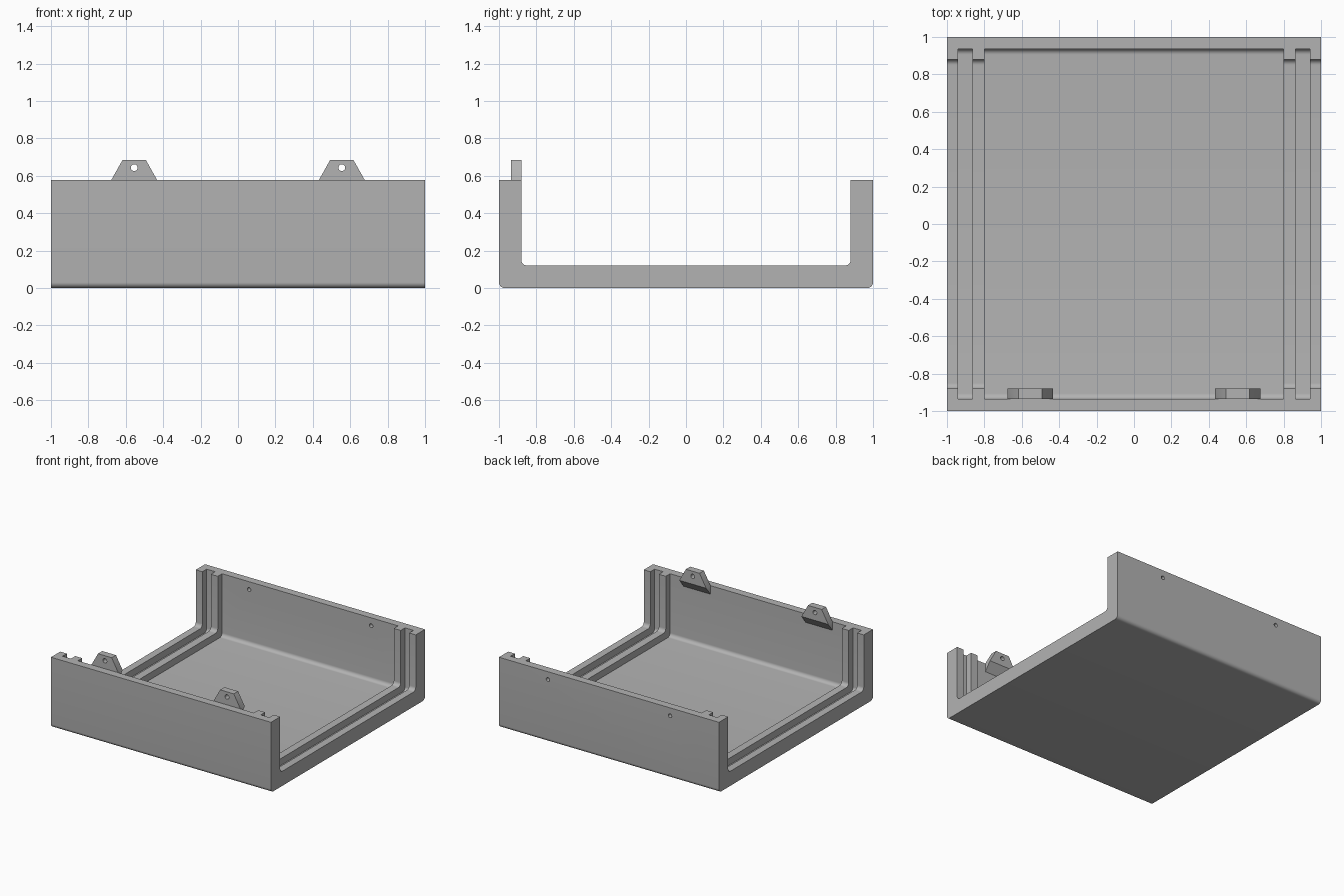
import bpy, bmesh, math
from mathutils import Matrix

cube = bpy.data.objects.get("Cube")
if cube:
    bpy.data.objects.remove(cube, do_unlink=True)

grey = bpy.data.materials.new("plain grey")
grey.use_nodes = True
colour = (0.45, 0.45, 0.45, 1)
grey.diffuse_color = colour
grey.node_tree.nodes["Principled BSDF"].inputs["Base Color"].default_value = colour

TOP = 0.578       # rim height
SKIN = 0.064      # wall and floor thickness
RIB = 0.12        # wall and floor thickness at the ribs
FILLET = 0.03
HOLE_X = 0.555
HOLE_OFFSET = 0.065


def make_object(name, bm):
    bmesh.ops.recalc_face_normals(bm, faces=bm.faces)
    mesh = bpy.data.meshes.new(name)
    bm.to_mesh(mesh)
    bm.free()
    obj = bpy.data.objects.new(name, mesh)
    bpy.context.collection.objects.link(obj)
    mesh.materials.append(grey)
    return obj


def activate(obj):
    bpy.ops.object.select_all(action='DESELECT')
    obj.select_set(True)
    bpy.context.view_layer.objects.active = obj


def u_path(inset, radius, steps=8):
    """Rounded U from the front rim, under the floor, up to the back rim."""
    half = 1 - inset
    right = [(half, TOP)]
    for i in range(steps + 1):
        a = math.pi / 2 * i / steps
        right.append((half - radius + radius * math.cos(a),
                      inset + radius - radius * math.sin(a)))
    left = [(-y, z) for y, z in right]
    return left + right[::-1]


def section(inset):
    rim = 1 - SKIN
    return (u_path(0, FILLET) + [(rim, TOP)]
            + u_path(inset, FILLET)[::-1] + [(-rim, TOP)])


def drill(obj, x, y, z, radius):
    bm = bmesh.new()
    turn = Matrix.Translation((x, y, z)) @ Matrix.Rotation(math.pi / 2, 4, 'X')
    bmesh.ops.create_cone(bm, cap_ends=True, segments=24, radius1=radius,
                          radius2=radius, depth=0.3, matrix=turn)
    cutter = make_object("hole_cutter", bm)
    cutter.hide_render = True
    mod = obj.modifiers.new("hole", 'BOOLEAN')
    mod.operation = 'DIFFERENCE'
    mod.solver = 'EXACT'
    mod.object = cutter
    activate(obj)
    bpy.ops.object.modifier_apply(modifier=mod.name)
    bpy.data.objects.remove(cutter, do_unlink=True)


# Tray: one U section lofted across, with two ribs and a panel slot at each end
half = [(-1, RIB), (-0.94, RIB), (-0.94, SKIN), (-0.863, SKIN),
        (-0.863, RIB), (-0.8, RIB), (-0.8, SKIN)]
stations = half + [(-x, inset) for x, inset in reversed(half)]
bm = bmesh.new()
rings = [[bm.verts.new((x, y, z)) for y, z in section(inset)]
         for x, inset in stations]
for a, b in zip(rings, rings[1:]):
    for i in range(len(a)):
        j = (i + 1) % len(a)
        bm.faces.new((a[i], a[j], b[j], b[i]))
bm.faces.new(rings[0])
bm.faces.new(rings[-1])
bmesh.ops.remove_doubles(bm, verts=bm.verts, dist=0.0001)
tray = make_object("tray", bm)
for side in (-1, 1):
    drill(tray, side * HOLE_X, 1, TOP - HOLE_OFFSET, 0.016)
activate(tray)
bpy.ops.object.shade_smooth_by_angle(angle=math.radians(30))

# Screw tabs: tapered plates on the front wall with a sloped underside
WALL_Y = SKIN - 1
FACE_Y = RIB - 1
for side, name in ((1, "left_screw_tab"), (-1, "right_screw_tab")):
    bm = bmesh.new()
    for s in (-1, 1):
        wide, narrow = side * HOLE_X + s * 0.122, side * HOLE_X + s * 0.062
        bm.verts.new((wide, WALL_Y, TOP - 0.07))
        for y in (WALL_Y, FACE_Y):
            bm.verts.new((wide, y, TOP))
            bm.verts.new((narrow, y, 0.685))
    bmesh.ops.convex_hull(bm, input=bm.verts)
    bmesh.ops.dissolve_limit(bm, angle_limit=0.02, verts=bm.verts, edges=bm.edges)
    tab = make_object(name, bm)
    drill(tab, side * HOLE_X, WALL_Y, TOP + HOLE_OFFSET, 0.018)
    activate(tab)
    bpy.ops.object.shade_smooth_by_angle(angle=math.radians(30))
